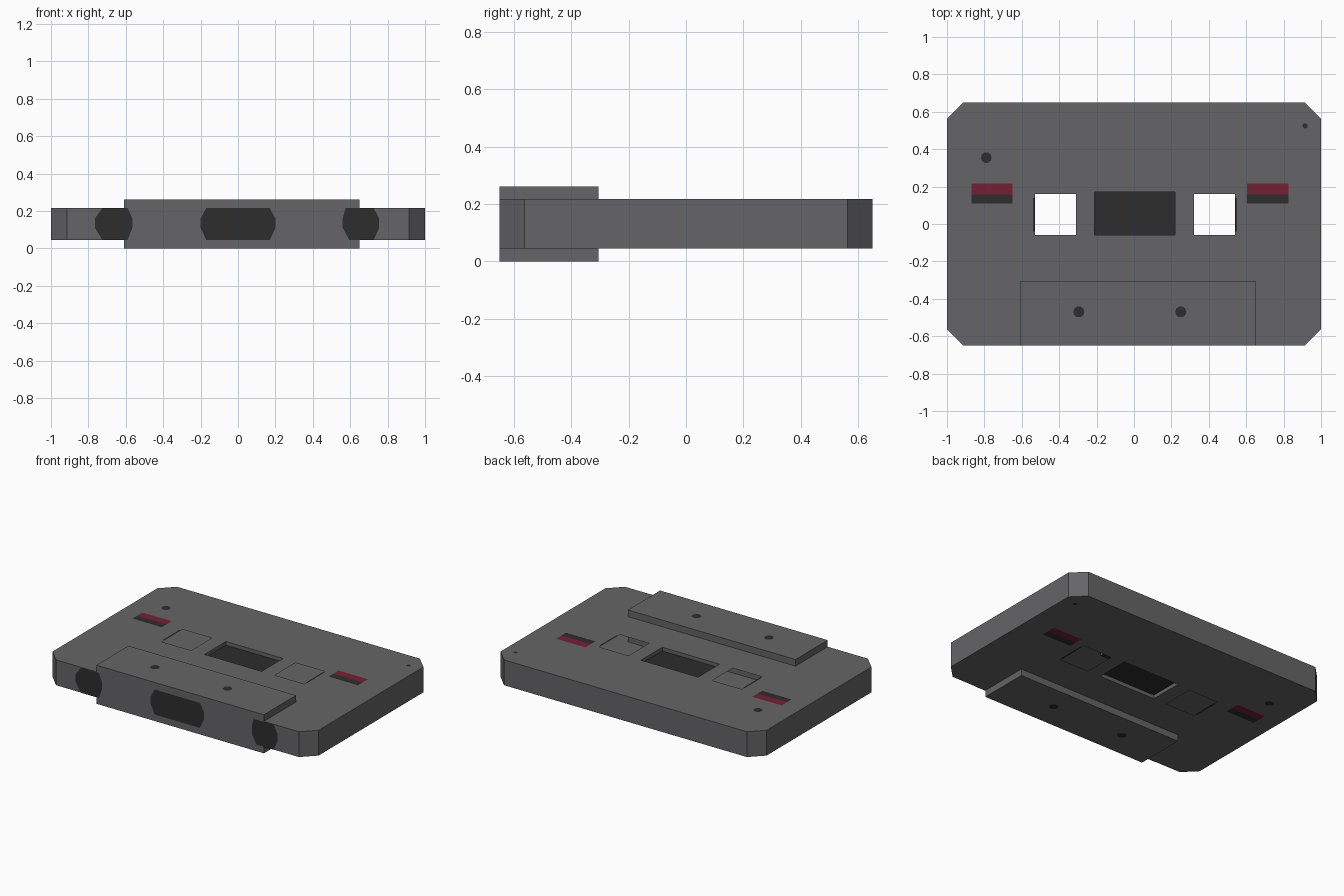
import bpy, bmesh, math

if "Cube" in bpy.data.objects:
    bpy.data.objects.remove(bpy.data.objects["Cube"])

def material(name, c):
    m = bpy.data.materials.new(name)
    m.diffuse_color = (*c, 1)
    m.use_nodes = True
    m.node_tree.nodes["Principled BSDF"].inputs["Base Color"].default_value = m.diffuse_color
    return m

GREY = material("grey plastic", (0.130, 0.130, 0.136))
DARK = material("near black", (0.026, 0.026, 0.026))
RED = material("dark red", (0.178, 0.015, 0.034))

Z0, Z1 = 0.045, 0.217          # shell bottom and top
B0, B1 = 0.0, 0.262            # thick front block bottom and top
EPS = 0.002

def finish(bm, name, *mats):
    me = bpy.data.meshes.new(name)
    bm.to_mesh(me)
    bm.free()
    for m in mats:
        me.materials.append(m)
    ob = bpy.data.objects.new(name, me)
    bpy.context.collection.objects.link(ob)
    return ob

def rect(x0, x1, y0, y1):
    return [(x0, y0), (x1, y0), (x1, y1), (x0, y1)]

def disc(x, y, r, n=10):
    return [(x + r * math.cos(2 * math.pi * i / n), y + r * math.sin(2 * math.pi * i / n)) for i in range(n)]

def chamfered(hx, hy, c):
    return [(-hx + c, -hy), (hx - c, -hy), (hx, -hy + c), (hx, hy - c),
            (hx - c, hy), (-hx + c, hy), (-hx, hy - c), (-hx, -hy + c)]

def ring(bm, pts, z):
    return [bm.verts.new((x, y, z)) for x, y in pts]

def bridge(bm, a, b):
    n = len(a)
    return [bm.faces.new((a[i], a[(i + 1) % n], b[(i + 1) % n], b[i])) for i in range(n)]

# Hollow shell with two wall-less reel openings and a shallow window recess on both sides
outline = chamfered(1.0, 0.65, 0.087)
reels = [rect(-0.53, -0.31, -0.06, 0.16), rect(0.32, 0.54, -0.06, 0.16)]
window = rect(-0.21, 0.22, -0.06, 0.17)
bm = bmesh.new()
rims = []
for z, inward in ((Z1, -1), (Z0, 1)):
    loops = [ring(bm, p, z) for p in [outline, *reels, window]]
    edges = [bm.edges.new((l[i], l[(i + 1) % len(l)])) for l in loops for i in range(len(l))]
    bmesh.ops.triangle_fill(bm, use_beauty=True, use_dissolve=False, edges=edges, normal=(0, 0, -inward))
    floor = ring(bm, window, z + inward * 0.025)
    bridge(bm, loops[-1], floor)
    bm.faces.new(floor if inward < 0 else floor[::-1]).material_index = 1
    rims.append(loops[0])
bridge(bm, rims[1], rims[0])
finish(bm, "shell", GREY, DARK)

# Thick block along the front edge
bm = bmesh.new()
footprint = rect(-0.61, 0.65, -0.65, -0.305)
low, high = ring(bm, footprint, B0), ring(bm, footprint, B1)
bridge(bm, low, high)
bm.faces.new(low[::-1])
bm.faces.new(high)
finish(bm, "front_block", GREY)

# Thin painted marks repeated on top and bottom
def marks(name, shapes, mat, bottom, top):
    bm = bmesh.new()
    for pts in shapes:
        bm.faces.new(ring(bm, pts, top + EPS))
        bm.faces.new(ring(bm, pts, bottom - EPS)[::-1])
    finish(bm, name, mat)

marks("red_labels", [rect(x, x + 0.22, 0.158, 0.217) for x in (-0.87, 0.605)], RED, Z0, Z1)
marks("label_shadows", [rect(x, x + 0.22, 0.110, 0.158) for x in (-0.87, 0.605)], DARK, Z0, Z1)
marks("shell_dots", [disc(-0.79, 0.355, 0.029), disc(0.915, 0.525, 0.014),
                     rect(-0.54, -0.53, -0.04, 0.14), rect(0.54, 0.55, -0.04, 0.14)], DARK, Z0, Z1)
marks("block_dots", [disc(-0.295, -0.47, 0.03), disc(0.25, -0.47, 0.03)], DARK, B0, B1)

# Dark openings on the front edge
bm = bmesh.new()
for x0, x1, c0, c1 in ((-0.765, -0.565, 0.04, 0.025), (-0.2, 0.2, 0.03, 0.03), (0.56, 0.755, 0.0, 0.03)):
    pts = [(x0 + c0, 0.045), (x1 - c1, 0.045), (x1, 0.11), (x1, 0.16),
           (x1 - c1, 0.215), (x0 + c0, 0.215), (x0, 0.16), (x0, 0.11)]
    if c0 == 0:
        pts = [(x0 + 0.035, 0.045), *pts[1:5], (x0 + 0.015, 0.215), *pts[6:]]
    bm.faces.new([bm.verts.new((x, -0.65 - EPS, z)) for x, z in pts])
finish(bm, "front_openings", DARK)
